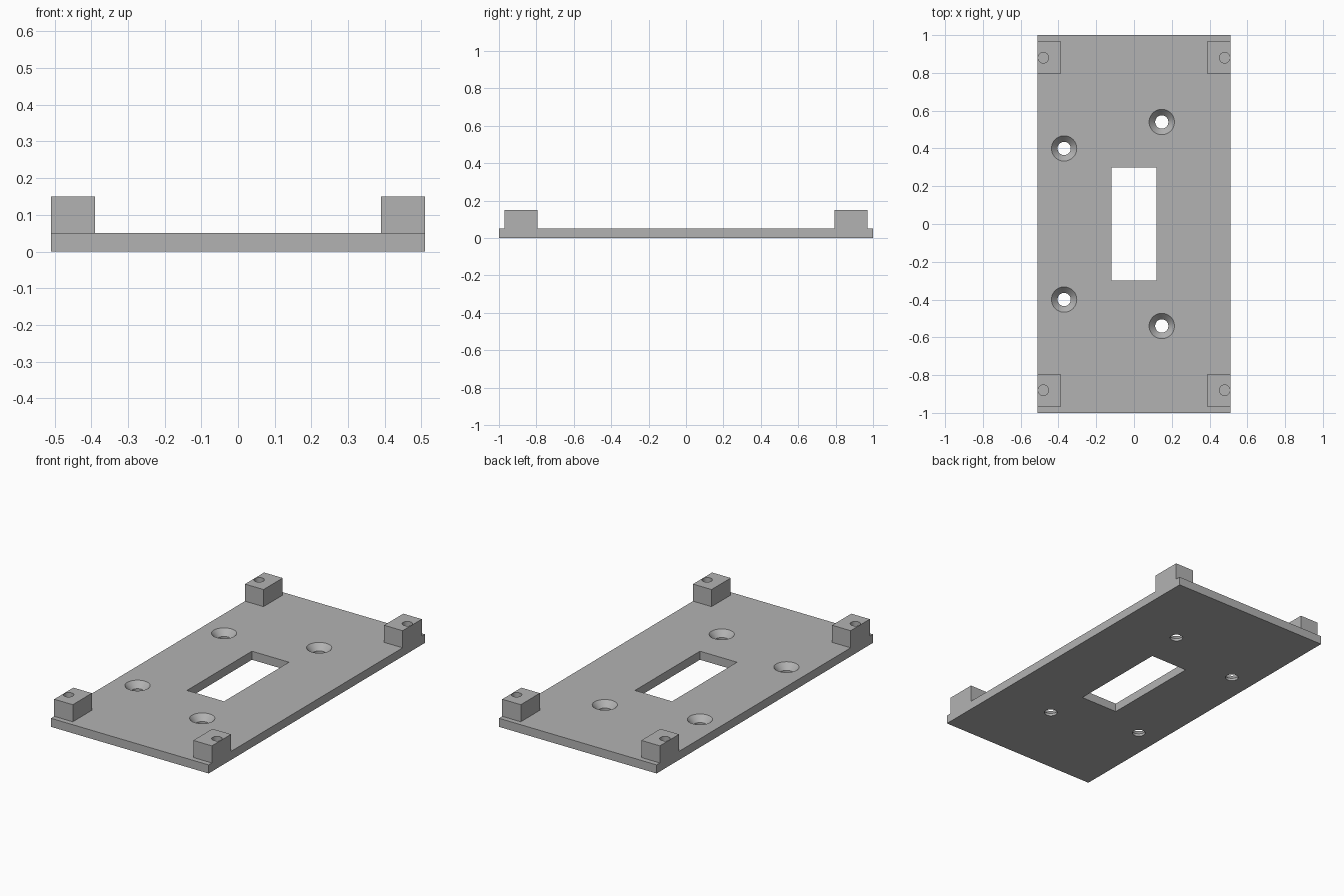
import bpy, bmesh, math

if "Cube" in bpy.data.objects:
    bpy.data.objects.remove(bpy.data.objects["Cube"])

grey = bpy.data.materials.new("grey plastic")
grey.diffuse_color = (0.45, 0.45, 0.45, 1)
grey.use_nodes = True
grey.node_tree.nodes["Principled BSDF"].inputs["Base Color"].default_value = grey.diffuse_color


def finish(name, bm):
    bmesh.ops.recalc_face_normals(bm, faces=bm.faces)
    mesh = bpy.data.meshes.new(name)
    bm.to_mesh(mesh)
    bm.free()
    mesh.materials.append(grey)
    ob = bpy.data.objects.new(name, mesh)
    bpy.context.collection.objects.link(ob)
    return ob


def box(name, x0, x1, y0, y1, z0, z1):
    bm = bmesh.new()
    bmesh.ops.create_cube(bm, size=1)
    for v in bm.verts:
        v.co = ((x0 + x1) / 2 + v.co.x * (x1 - x0),
                (y0 + y1) / 2 + v.co.y * (y1 - y0),
                (z0 + z1) / 2 + v.co.z * (z1 - z0))
    return finish(name, bm)


def turned(name, x, y, profile, n=48):
    """Closed round solid from (radius, z) rings, bottom to top."""
    bm = bmesh.new()
    rings = [[bm.verts.new((x + r * math.cos(2 * math.pi * i / n),
                            y + r * math.sin(2 * math.pi * i / n), z))
              for i in range(n)] for r, z in profile]
    for a, b in zip(rings, rings[1:]):
        for i in range(n):
            j = (i + 1) % n
            bm.faces.new((a[i], a[j], b[j], b[i]))
    bm.faces.new(rings[0])
    bm.faces.new(rings[-1])
    return finish(name, bm)


def combine(target, tool, operation):
    mod = target.modifiers.new(operation.lower(), 'BOOLEAN')
    mod.operation = operation
    mod.solver = 'EXACT'
    mod.object = tool
    bpy.context.view_layer.objects.active = target
    bpy.ops.object.modifier_apply(modifier=mod.name)
    bpy.data.objects.remove(tool)


# Base plate
plate = box("mounting_plate", -0.51, 0.51, -1, 1, 0, 0.05)

# Corner posts with blind screw holes
for sx in (-1, 1):
    for sy in (-1, 1):
        xs = sorted((sx * 0.39, sx * 0.51))
        ys = sorted((sy * 0.793, sy * 0.97))
        combine(plate, box("post", *xs, *ys, 0.02, 0.15), 'UNION')
        combine(plate, turned("post_hole", sx * 0.48, sy * 0.88,
                              [(0.028, 0.05), (0.028, 0.2)]), 'DIFFERENCE')

# Central rectangular opening
combine(plate, box("opening", -0.12, 0.12, -0.3, 0.3, -0.1, 0.2), 'DIFFERENCE')

# Countersunk screw holes
for x, y in ((-0.37, 0.4), (0.147, 0.54)):
    for sy in (-1, 1):
        combine(plate, turned("screw_hole", x, y * sy,
                              [(0.035, -0.05), (0.035, 0.015),
                               (0.067, 0.05), (0.067, 0.1)]), 'DIFFERENCE')

# Smooth hole walls, crisp edges
bpy.ops.object.select_all(action='DESELECT')
plate.select_set(True)
bpy.context.view_layer.objects.active = plate
bpy.ops.object.shade_smooth_by_angle(angle=math.radians(30))
